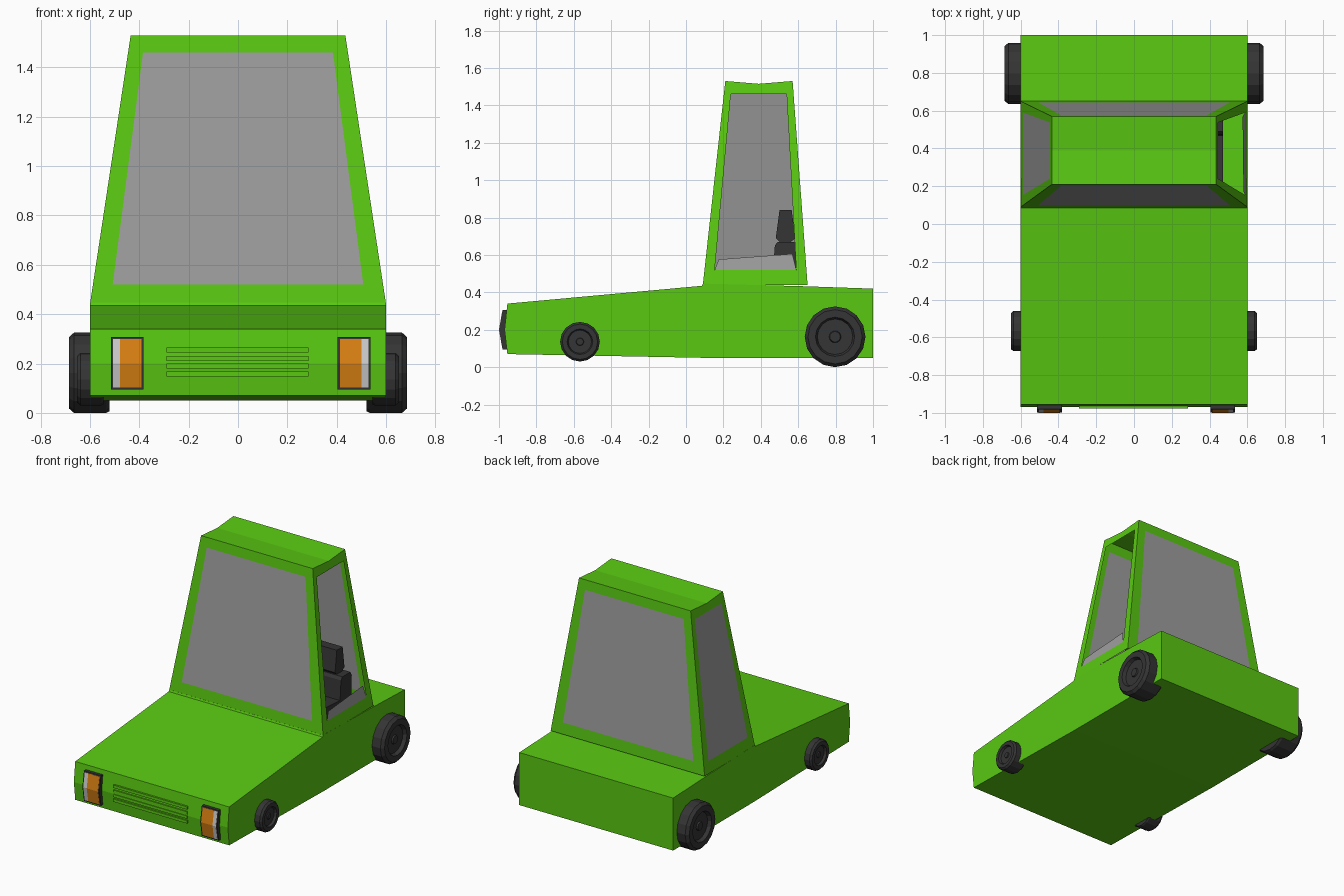
import bpy, bmesh, math
from mathutils import Vector

if "Cube" in bpy.data.objects:
    bpy.data.objects.remove(bpy.data.objects["Cube"])


def material(name, rgb):
    m = bpy.data.materials.new(name)
    m.diffuse_color = (*rgb, 1)
    m.use_nodes = True
    m.node_tree.nodes["Principled BSDF"].inputs["Base Color"].default_value = m.diffuse_color
    return m


GREEN = material("green_paint", (0.10, 0.58, 0.006))
DARK = material("dark_rubber", (0.035, 0.035, 0.035))
GLASS = material("grey_glass", (0.34, 0.34, 0.34))
ORANGE = material("orange_lens", (0.70, 0.22, 0.006))
WHITE = material("pale_lens", (0.55, 0.55, 0.55))


def mesh_object(name, verts, faces, mat):
    me = bpy.data.meshes.new(name)
    me.from_pydata([tuple(v) for v in verts], [], faces)
    me.materials.append(mat)
    ob = bpy.data.objects.new(name, me)
    bpy.context.collection.objects.link(ob)
    return ob


def fix_normals(ob):
    bm = bmesh.new()
    bm.from_mesh(ob.data)
    bmesh.ops.recalc_face_normals(bm, faces=bm.faces)
    bm.to_mesh(ob.data)
    bm.free()


def extrude_x(name, profile, x0, x1, mat):
    """Solid with a (y, z) profile running from x0 to x1."""
    n = len(profile)
    verts = [(x, y, z) for x in (x0, x1) for y, z in profile]
    faces = [tuple(range(n)), tuple(range(n, 2 * n))]
    faces += [(i, (i + 1) % n, n + (i + 1) % n, n + i) for i in range(n)]
    ob = mesh_object(name, verts, faces, mat)
    fix_normals(ob)
    return ob


# Lower body
extrude_x("body", [(-0.955, 0.07), (-0.97, 0.2), (-0.955, 0.34), (0.085, 0.435),
                   (0.09, 0.447), (0.65, 0.432), (1.0, 0.42), (1.0, 0.05), (0.1, 0.05)],
          -0.6, 0.6, GREEN)

# Cabin corners
Z0, Z1, DIP = 0.44, 1.53, 1.515
BOT = [Vector((x, y, Z0)) for x, y in [(-.6, .09), (.6, .09), (.6, .65), (-.6, .65)]]
TOP = [Vector((x, y, Z1)) for x, y in [(-.435, .21), (.435, .21), (.435, .57), (-.435, .57)]]


def cabin_panel(name, k, margin, glass_top, dip=False):
    """Window frame and its glass on cabin side k; glass_top is (left, right) height fraction."""
    a, b, d, c = BOT[k], BOT[(k + 1) % 4], TOP[k], TOP[(k + 1) % 4]

    def at(u, v):
        return a.lerp(b, u).lerp(d.lerp(c, u), v)

    lo, hi, m = 0.073, 0.937, margin
    verts = [a, b, c, d, at(m, lo), at(1 - m, lo), at(1 - m, hi), at(m, hi)]
    faces = [(0, 1, 5, 4), (1, 2, 6, 5), (3, 0, 4, 7)]
    if dip:
        mid = (c + d) / 2
        top_in = at(0.5, hi)
        verts += [Vector((mid.x, mid.y, DIP)), top_in]
        faces += [(2, 8, 9, 6), (8, 3, 7, 9)]
    else:
        faces.append((2, 3, 7, 6))
    mesh_object(name + "_window_frame", verts, faces, GREEN)
    gl, gr, gm = glass_top
    mesh_object(name + "_window_glass",
                [at(m, lo), at(1 - m, lo), at(1 - m - gm, gr), at(m + gm, gl)],
                [(0, 1, 2, 3)], GLASS)


cabin_panel("front", 0, 0.068, (0.937, 0.937, 0))
cabin_panel("right", 1, 0.10, (0.125, 0.152, 0.03), True)   # wound-down window
cabin_panel("rear", 2, 0.068, (0.937, 0.937, 0))
cabin_panel("left", 3, 0.10, (0.937, 0.937, 0), True)

# Roof with a shallow dip across its middle
roof = TOP + [Vector((.435, .39, DIP)), Vector((-.435, .39, DIP))]
mesh_object("roof", roof, [(0, 1, 4, 5), (5, 4, 2, 3)], GREEN)

# Seats: cushion, backrest and headrest
SEAT_PARTS = {
    "cushion": ([(.2, .44), (.19, .51), (.22, .53), (.5, .51), (.5, .44)], 0.20),
    "backrest": ([(.46, .45), (.475, .65), (.49, .67), (.58, .67), (.595, .64), (.59, .45)], 0.20),
    "headrest": ([(.48, .69), (.50, .84), (.565, .84), (.585, .69), (.56, .67), (.5, .67)], 0.15),
}
for side, cx in (("left", -0.27), ("right", 0.27)):
    for part, (prof, half) in SEAT_PARTS.items():
        extrude_x(f"{side}_seat_{part}", prof, cx - half, cx + half, DARK)


# Wheels: lathed tyre section with recessed hub
def wheel(name, side, y, z, radius, x_out):
    s = radius / 0.1625
    section = [(-.165, 0), (-.165, .155), (-.15, .1625), (-.02, .1625), (0, .145), (0, .105),
               (-.025, .095), (-.025, .032), (-.015, .028), (-.015, 0)]
    n = 16
    bm = bmesh.new()
    pts = [bm.verts.new((side * (x_out + dx * s), y, z + r * s)) for dx, r in section]
    edges = [bm.edges.new(p) for p in zip(pts, pts[1:])]
    bmesh.ops.spin(bm, geom=pts + edges, cent=(0, y, z), axis=(1, 0, 0),
                   angle=math.tau, steps=n, use_duplicate=False)
    bmesh.ops.remove_doubles(bm, verts=bm.verts, dist=0.0005)
    bmesh.ops.recalc_face_normals(bm, faces=bm.faces)
    me = bpy.data.meshes.new(name)
    bm.to_mesh(me)
    bm.free()
    me.materials.append(DARK)
    bpy.context.collection.objects.link(bpy.data.objects.new(name, me))


for label, side in (("left", -1), ("right", 1)):
    wheel(f"rear_{label}_wheel", side, 0.797, 0.1625, 0.1625, 0.685)
    wheel(f"front_{label}_wheel", side, -0.567, 0.136, 0.106, 0.652)


# Headlights: bent housing with orange and pale lenses
def bent(front, edge, z0, z1):
    return [(-0.955, z0), (edge, z0), (front, 0.2), (edge, z1), (-0.955, z1)]


for label, side, cx in (("left", -1, -0.448), ("right", 1, 0.470)):
    extrude_x(f"{label}_headlight_housing", bent(-0.998, -0.98, 0.095, 0.307),
              cx - 0.066, cx + 0.066, DARK)
    for part, a, b, mat in (("orange_lens", -0.057, 0.031, ORANGE), ("pale_lens", 0.031, 0.058, WHITE)):
        extrude_x(f"{label}_headlight_{part}", bent(-1.0, -0.983, 0.103, 0.299),
                  *sorted((cx + side * a, cx + side * b)), mat)

# Grille slats
for i, z in enumerate((0.157, 0.19, 0.22, 0.255)):
    extrude_x(f"grille_slat_{i + 1}", [(-0.95, z - .01), (-0.976, z - .01), (-0.976, z + .01), (-0.95, z + .01)],
              -0.29, 0.285, GREEN)
